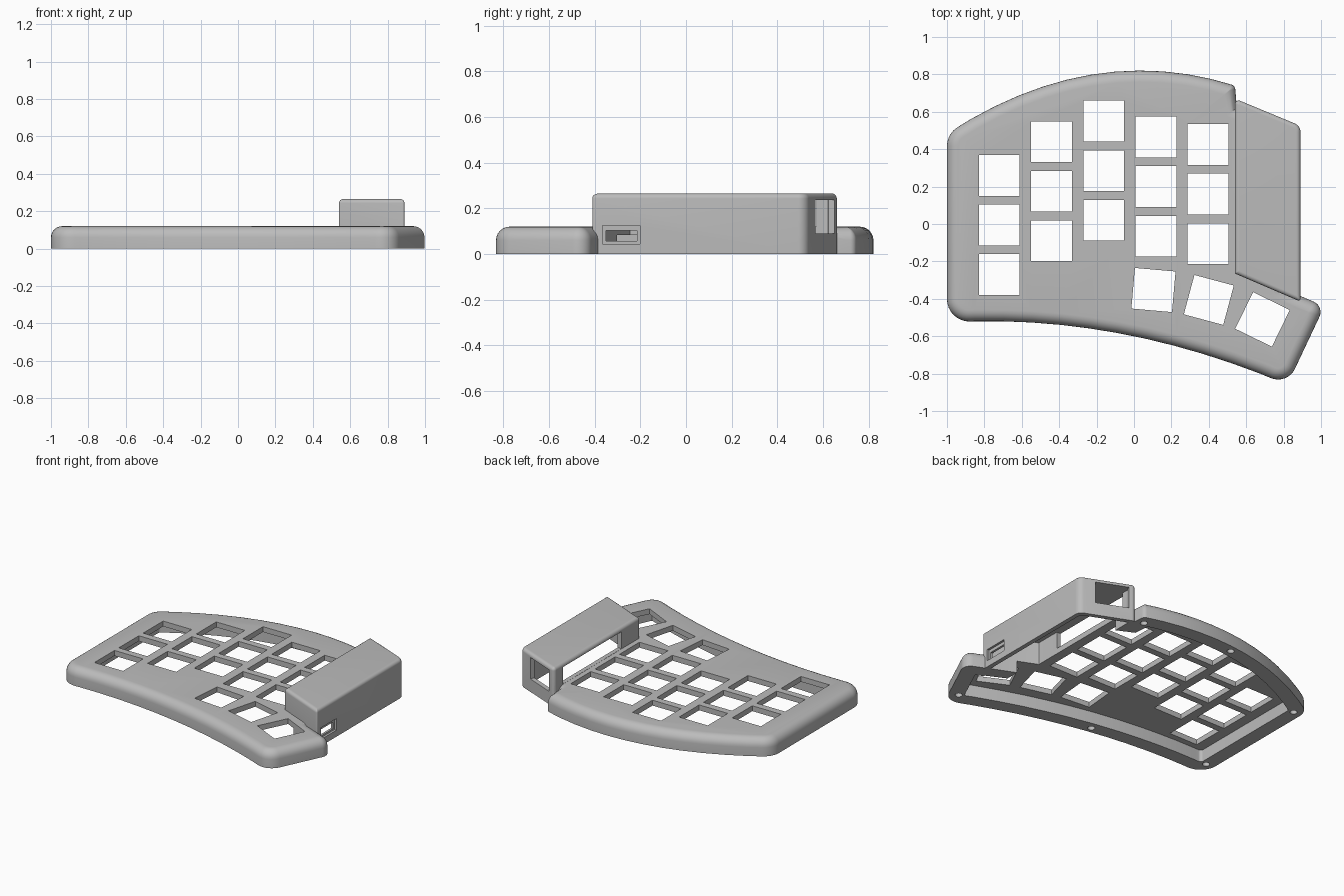
import bpy, bmesh, math
from mathutils import Vector, Matrix

if "Cube" in bpy.data.objects:
    bpy.data.objects.remove(bpy.data.objects["Cube"])

grey = bpy.data.materials.new("plain_grey")
grey.use_nodes = True
colour = (0.5, 0.5, 0.5, 1)
grey.diffuse_color = colour
grey.node_tree.nodes["Principled BSDF"].inputs["Base Color"].default_value = colour


def offset(poly, d):
    """Move every edge of a counter-clockwise outline inwards by d."""
    out = []
    for i, (x, y, r) in enumerate(poly):
        p = Vector((x, y))
        a = (p - Vector(poly[i - 1][:2])).normalized()
        b = (Vector(poly[(i + 1) % len(poly)][:2]) - p).normalized()
        na, nb = Vector((-a.y, a.x)), Vector((-b.y, b.x))
        q = p + (na + nb) * d / (1 + na.dot(nb))
        out.append((q.x, q.y, max(r - d, 0.004) if r else 0))
    return out


def fillet(poly, steps=8):
    """Round the corners that have a radius."""
    pts = []
    for i, (x, y, r) in enumerate(poly):
        p = Vector((x, y))
        if not r:
            pts.append(p)
            continue
        a = (Vector(poly[i - 1][:2]) - p).normalized()
        b = (Vector(poly[(i + 1) % len(poly)][:2]) - p).normalized()
        half = a.angle(b) / 2
        centre = p + (a + b).normalized() * r / math.sin(half)
        start = p + a * r / math.tan(half) - centre
        end = p + b * r / math.tan(half) - centre
        sweep = math.pi - 2 * half
        for k in range(steps + 1):
            t = k / steps
            v = (start * math.sin((1 - t) * sweep) + end * math.sin(t * sweep)) / math.sin(sweep)
            pts.append(centre + v)
    return pts


def add_object(name, bm):
    bmesh.ops.recalc_face_normals(bm, faces=bm.faces)
    mesh = bpy.data.meshes.new(name)
    bm.to_mesh(mesh)
    bm.free()
    mesh.materials.append(grey)
    ob = bpy.data.objects.new(name, mesh)
    bpy.context.collection.objects.link(ob)
    return ob


def slab(name, poly, bottom, top, radius=0.0, steps=6):
    """Extruded outline with a rounded upper rim."""
    levels = [(0, bottom)]
    if radius:
        for k in range(steps + 1):
            a = k / steps * math.pi / 2
            levels.append((radius * (1 - math.cos(a)), top - radius * (1 - math.sin(a))))
    else:
        levels.append((0, top))
    bm = bmesh.new()
    rings = [[bm.verts.new((p.x, p.y, z)) for p in fillet(offset(poly, d))] for d, z in levels]
    n = len(rings[0])
    for lo, hi in zip(rings, rings[1:]):
        for i in range(n):
            j = (i + 1) % n
            bm.faces.new((lo[i], lo[j], hi[j], hi[i]))
    bm.faces.new(rings[0][::-1])
    bm.faces.new(rings[-1])
    return add_object(name, bm)


def block(centre, size, angle=0):
    bm = bmesh.new()
    m = (Matrix.Translation(centre) @ Matrix.Rotation(math.radians(angle), 4, 'Z')
         @ Matrix.Diagonal((*size, 1)))
    bmesh.ops.create_cube(bm, size=1, matrix=m)
    return add_object("cutter", bm)


def combine(target, tool, operation='DIFFERENCE'):
    mod = target.modifiers.new("combine", 'BOOLEAN')
    mod.operation, mod.object, mod.solver = operation, tool, 'EXACT'
    bpy.context.view_layer.update()
    graph = bpy.context.evaluated_depsgraph_get()
    mesh = bpy.data.meshes.new_from_object(target.evaluated_get(graph))
    target.modifiers.clear()
    target.data = mesh
    bpy.data.objects.remove(tool)


# Plate outline: curved front edge, thumb corner, controller side, curved back edge
N = 12
outline = []
for k in range(N):
    x = -1 + 1.82 * k / N
    outline.append((x, -0.6 - 0.207 * x - 0.133 * x * x, 0 if k else 0.12))
outline += [(0.82, -0.86, 0.1), (1.018, -0.44, 0.06), (0.89, -0.385, 0),
            (0.80, -0.35, 0), (0.80, 0.5, 0), (0.55, 0.62, 0)]
for k in range(N + 1):
    x = 0.54 - 1.54 * k / N
    r = 0.03 if k == 0 else 0.12 if k == N else 0
    outline.append((x, 0.82 + 0.022 * x - 0.315 * x * x, r))

# Solid case with the raised controller housing
case = slab("keyboard_case", outline, 0, 0.12, 0.06)
housing = [(0.54, -0.265, 0.01), (0.89, -0.415, 0.01), (0.89, 0.525, 0.05), (0.54, 0.67, 0.02)]
combine(case, slab("housing", housing, 0, 0.265, 0.022), 'UNION')

# Hollow underside and housing interior
combine(case, slab("cavity", offset(outline, 0.1), -0.02, 0.083))
combine(case, slab("housing_cavity", offset(housing, 0.03), -0.03, 0.238))

# Key openings: five staggered columns of three, then three fanned thumb keys
for i, y in enumerate((-0.005, 0.175, 0.285, 0.2, 0.16)):
    for row in (-1, 0, 1):
        combine(case, block((-0.72 + 0.279 * i, y + 0.265 * row, 0.06), (0.218, 0.218, 0.3)))
for x, y, turn in ((0.104, -0.353, -5), (0.4, -0.406, -15), (0.687, -0.51, -26)):
    combine(case, block((x, y, 0.06), (0.218, 0.218, 0.18), turn))

# Inner side opening, rear port, and recessed cable port
combine(case, block((0.555, 0.25, 0.1795), (0.05, 0.64, 0.117)))
combine(case, block((0.69, 0.61, 0.163), (0.22, 0.1, 0.148), -22.5))
combine(case, block((0.89, -0.283, 0.085), (0.03, 0.165, 0.08)))
combine(case, block((0.87, -0.283, 0.08), (0.06, 0.135, 0.045)))

# Screw holes around the bottom rim
for x, y in ((0.8, -0.75), (-0.1, -0.535), (-0.94, -0.42), (-0.94, 0.43), (-0.15, 0.76), (0.49, 0.68)):
    bm = bmesh.new()
    bmesh.ops.create_cone(bm, cap_ends=True, segments=20, radius1=0.023, radius2=0.023, depth=0.1,
                          matrix=Matrix.Translation((x, y, 0)))
    combine(case, add_object("screw_cutter", bm))

# Smooth rounded rims, crisp edges
bpy.ops.object.select_all(action='DESELECT')
case.select_set(True)
bpy.context.view_layer.objects.active = case
bpy.ops.object.shade_smooth_by_angle(angle=math.radians(30))
